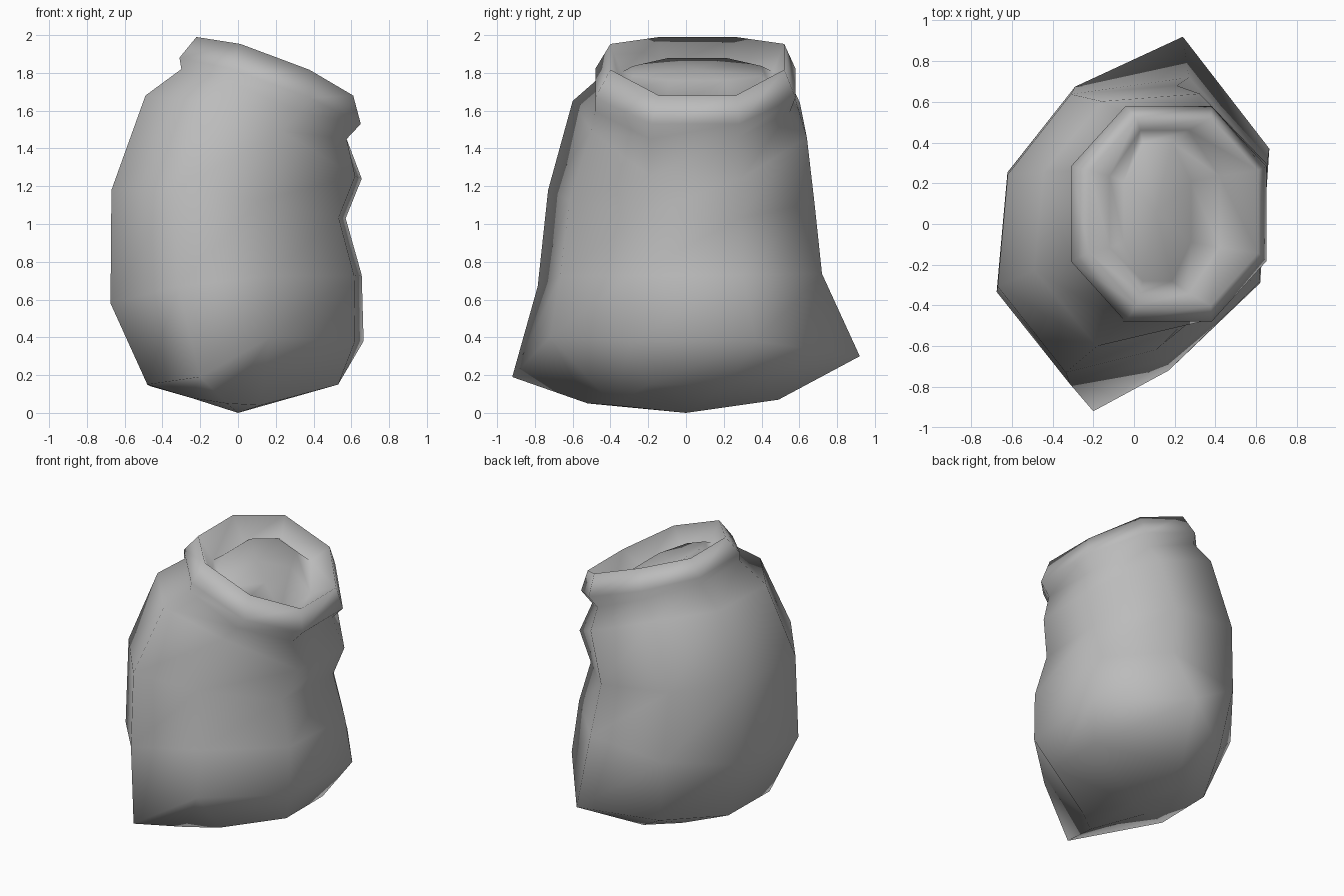
import bpy, bmesh

cube = bpy.data.objects.get("Cube")
if cube:
    bpy.data.objects.remove(cube, do_unlink=True)

# Plain grey cloth
cloth = bpy.data.materials.new("grey_cloth")
cloth.use_nodes = True
GREY = (0.5, 0.5, 0.5, 1)
cloth.diffuse_color = GREY
cloth.node_tree.nodes["Principled BSDF"].inputs["Base Color"].default_value = GREY

# Octagon corners as fractions across width and depth: even mouth, slumped body
MOUTH = [(0, .28), (0, .72), (.28, 1), (.72, 1), (1, .72), (1, .28), (.72, 0), (.28, 0)]
BODY = [(0, .30), (.04, .69), (.29, .97), (.71, 1), (1, .72), (.97, .33), (.63, .08), (.27, 0)]

# Tilted rings: corners, left x, left z, right x, right z, front y, back y, bow
RINGS = [
    (MOUTH, -0.05, 1.88, 0.28, 1.76, -0.28, 0.40, -0.01),  # filling
    (MOUTH, -0.12, 1.83, 0.42, 1.60, -0.34, 0.46, 0.04),   # groove
    (MOUTH, -0.22, 1.99, 0.61, 1.68, -0.40, 0.52, 0.05),   # lip crest
    (MOUTH, -0.31, 1.88, 0.65, 1.53, -0.48, 0.58, 0.04),   # lip edge
    (MOUTH, -0.30, 1.82, 0.575, 1.45, -0.48, 0.55, 0.04),  # neck
    (BODY, -0.49, 1.68, 0.655, 1.24, -0.60, 0.64, 0.09),   # shoulder
    (BODY, -0.67, 1.18, 0.57, 1.03, -0.73, 0.68, 0.04),    # waist
    (BODY, -0.675, 0.58, 0.655, 0.73, -0.785, 0.72, 0.05), # belly
]

# Hem ring, pulled into a pointed corner at the front and the back
HEM = [(-0.48, -0.28, 0.15), (-0.46, 0.17, 0.14), (-0.22, 0.62, 0.21),
       (0.24, 0.92, 0.30), (0.665, 0.37, 0.38), (0.62, -0.29, 0.38),
       (0.17, -0.72, 0.40), (-0.20, -0.92, 0.19)]
UNDERSIDE = [(-0.25, -0.15, 0.08), (-0.25, 0.12, 0.08), (-0.18, 0.30, 0.06),
             (0.0, 0.49, 0.07), (0.53, 0.22, 0.15), (0.53, -0.20, 0.15),
             (0.12, -0.38, 0.04), (-0.06, -0.52, 0.05)]


def ring_points(corners, xl, zl, xr, zr, yf, yb, bow):
    """Place one ring; bow lifts the corners between the left and right sides."""
    return [(xl + (xr - xl) * u, yf + (yb - yf) * v,
             zl + (zr - zl) * u + (bow if 0.1 < u < 0.9 else 0))
            for u, v in corners]


# Sack: one skin from the filling, over the lip, down to the base
bm = bmesh.new()
loops = [ring_points(*r) for r in RINGS] + [HEM, UNDERSIDE]
rows = [[bm.verts.new(p) for p in loop] for loop in loops]
for upper, lower in zip(rows, rows[1:]):
    for i in range(8):
        j = (i + 1) % 8
        bm.faces.new((upper[i], upper[j], lower[j], lower[i]))
for row, tip in ((rows[0], (0.11, 0.06, 1.82)), (rows[-1], (0, 0, 0))):
    centre = bm.verts.new(tip)
    for i in range(8):
        bm.faces.new((row[i], row[(i + 1) % 8], centre))
bmesh.ops.recalc_face_normals(bm, faces=bm.faces)
for face in bm.faces:
    face.smooth = True

mesh = bpy.data.meshes.new("open_sack")
bm.to_mesh(mesh)
bm.free()
mesh.materials.append(cloth)
sack = bpy.data.objects.new("open_sack", mesh)
bpy.context.collection.objects.link(sack)
